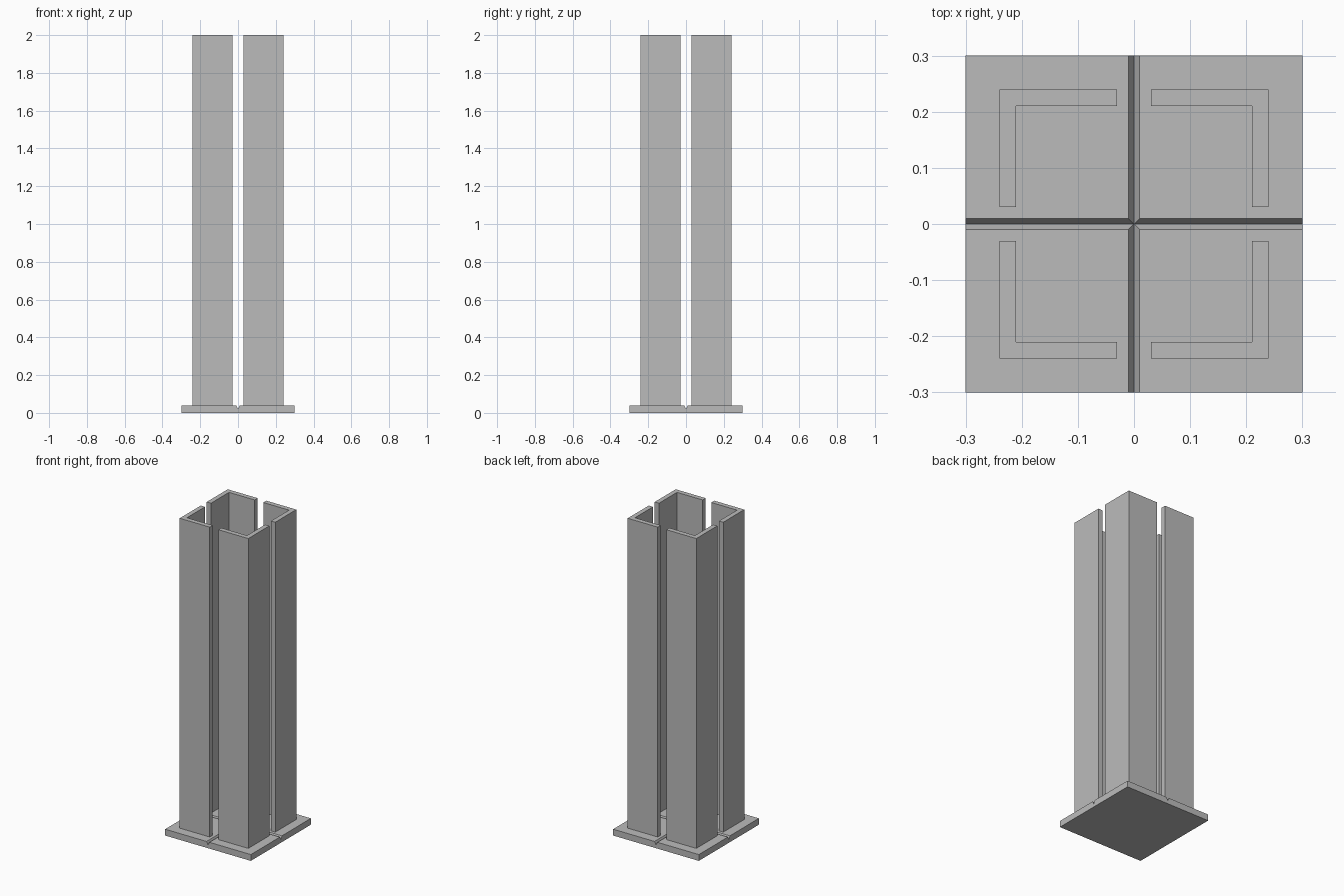
import bpy
import bmesh

if "Cube" in bpy.data.objects:
    bpy.data.objects.remove(bpy.data.objects["Cube"], do_unlink=True)

HALF = 0.30       # half width of the base plate
TOP = 0.04        # base plate thickness
GROOVE = 0.01     # half width of the V grooves
VALLEY = 0.02     # height of the groove bottoms
OUTER, INNER, GAP = 0.24, 0.21, 0.03   # angle column section
HEIGHT = 2.0

grey = bpy.data.materials.new("plain_grey")
grey.use_nodes = True
colour = (0.5, 0.5, 0.5, 1)
grey.diffuse_color = colour
grey.node_tree.nodes["Principled BSDF"].inputs["Base Color"].default_value = colour


def make_object(name, bm):
    bmesh.ops.remove_doubles(bm, verts=bm.verts, dist=1e-5)
    bmesh.ops.recalc_face_normals(bm, faces=bm.faces)
    mesh = bpy.data.meshes.new(name)
    bm.to_mesh(mesh)
    bm.free()
    mesh.materials.append(grey)
    obj = bpy.data.objects.new(name, mesh)
    bpy.context.collection.objects.link(obj)
    return obj


# Base plate: mirror every face of one quadrant into all four
bm = bmesh.new()
g, h = GROOVE, HALF
side = [(h, 0, 0), (h, h, 0), (h, h, TOP), (h, g, TOP), (h, 0, VALLEY)]
wall = [(g, g, TOP), (g, h, TOP), (0, h, VALLEY), (0, 0, VALLEY)]
deck = [(g, g, TOP), (h, g, TOP), (h, h, TOP), (g, h, TOP)]
floor = [(0, 0, 0), (h, 0, 0), (h, h, 0), (0, h, 0)]
swap = lambda pts: [(y, x, z) for x, y, z in pts]
for sx in (1, -1):
    for sy in (1, -1):
        for pts in (side, swap(side), wall, swap(wall), deck, floor):
            bm.faces.new([bm.verts.new((x * sx, y * sy, z)) for x, y, z in pts])
make_object("base_plate", bm)

# Four L-section columns, one in each quadrant
section = [(GAP, OUTER), (OUTER, OUTER), (OUTER, GAP),
           (INNER, GAP), (INNER, INNER), (GAP, INNER)]
for y_name, sy in (("front", -1), ("back", 1)):
    for x_name, sx in (("left", 1), ("right", -1)):
        bm = bmesh.new()
        foot = bm.faces.new([bm.verts.new((x * sx, y * sy, TOP)) for x, y in section])
        grown = bmesh.ops.extrude_face_region(bm, geom=[foot], use_keep_orig=True)
        verts = [v for v in grown["geom"] if isinstance(v, bmesh.types.BMVert)]
        bmesh.ops.translate(bm, verts=verts, vec=(0, 0, HEIGHT - TOP))
        make_object(f"{y_name}_{x_name}_angle_column", bm)
